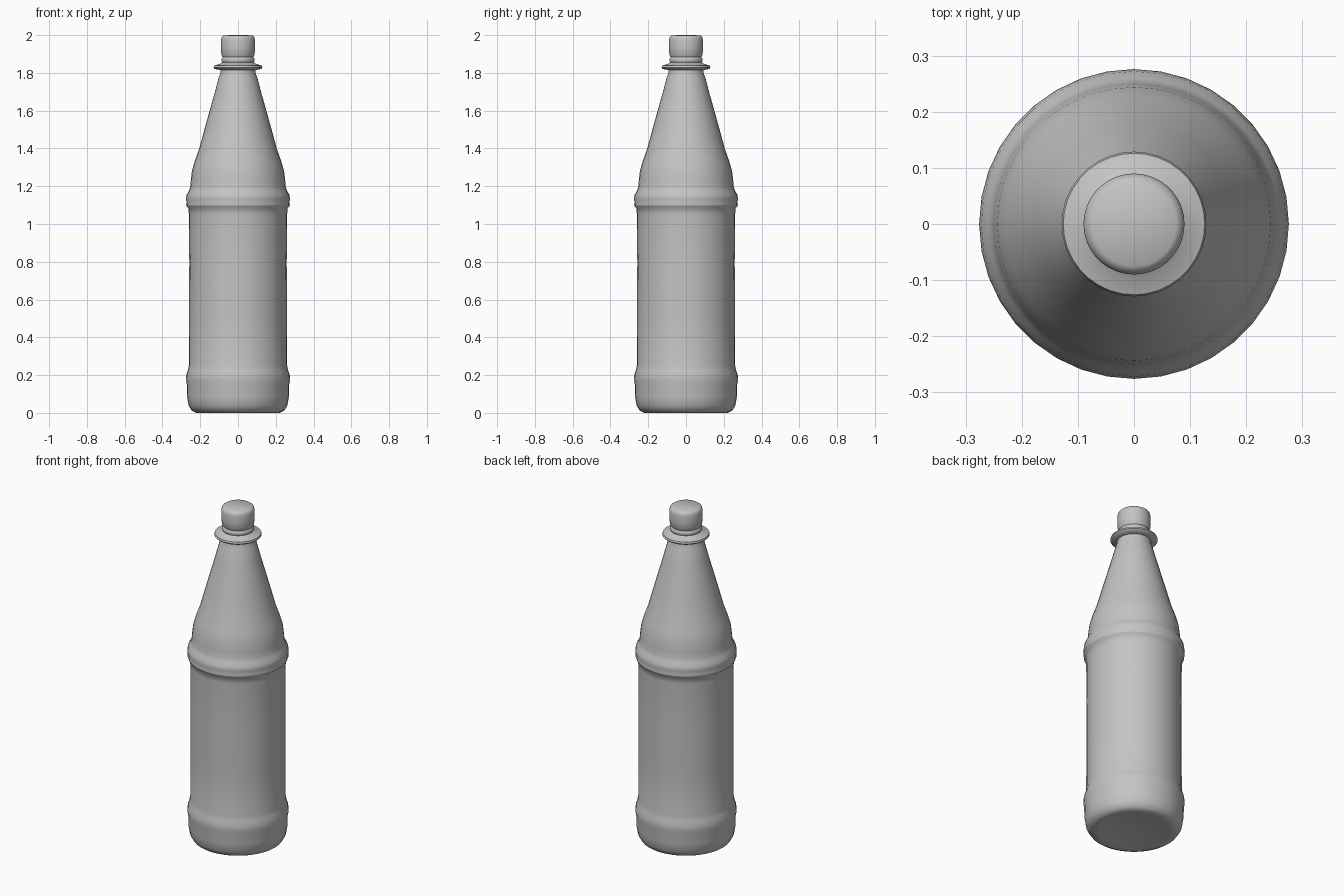
import bpy
import bmesh
import math

cube = bpy.data.objects.get("Cube")
if cube:
    bpy.data.objects.remove(cube, do_unlink=True)

SIDES = 36

grey = bpy.data.materials.new("plain grey")
grey.use_nodes = True
colour = (0.55, 0.55, 0.55, 1)
grey.diffuse_color = colour
grey.node_tree.nodes["Principled BSDF"].inputs["Base Color"].default_value = colour


def lathe(name, profile):
    """Spin a (radius, height) profile around z."""
    bm = bmesh.new()
    verts = [bm.verts.new((r, 0, z)) for r, z in profile]
    edges = [bm.edges.new(pair) for pair in zip(verts, verts[1:])]
    bmesh.ops.spin(bm, geom=verts + edges, cent=(0, 0, 0), axis=(0, 0, 1),
                   angle=math.tau, steps=SIDES, use_duplicate=False)
    bmesh.ops.remove_doubles(bm, verts=bm.verts, dist=0.0005)
    bmesh.ops.recalc_face_normals(bm, faces=bm.faces)
    # Make sure an open shell faces outward
    if bm.calc_volume(signed=True) < 0:
        bmesh.ops.reverse_faces(bm, faces=bm.faces)
    mesh = bpy.data.meshes.new(name)
    bm.to_mesh(mesh)
    bm.free()
    mesh.materials.append(grey)
    obj = bpy.data.objects.new(name, mesh)
    bpy.context.collection.objects.link(obj)
    bpy.ops.object.select_all(action='DESELECT')
    obj.select_set(True)
    bpy.context.view_layer.objects.active = obj
    bpy.ops.object.shade_smooth_by_angle(angle=math.radians(50))
    return obj


# Dished foot, bulging base, label wall, ridge, sloping shoulder and neck
base = [(0, 0.02), (0.12, 0.015), (0.19, 0.004), (0.22, 0), (0.245, 0.012),
        (0.262, 0.04), (0.27, 0.09), (0.271, 0.15), (0.275, 0.17),
        (0.274, 0.2), (0.266, 0.225), (0.26, 0.25)]
wall = [(0.259, 0.5), (0.258, 0.8), (0.26, 1.05), (0.263, 1.085)]
ridge = [(0.272, 1.093), (0.275, 1.105), (0.271, 1.115), (0.276, 1.13),
         (0.272, 1.155), (0.26, 1.175), (0.253, 1.195)]
shoulder = [(0.25, 1.23), (0.244, 1.28), (0.23, 1.33), (0.205, 1.4),
            (0.178, 1.5), (0.15, 1.6), (0.122, 1.7), (0.101, 1.78),
            (0.092, 1.8), (0.092, 1.815)]
collar = [(0.122, 1.82), (0.129, 1.828), (0.126, 1.838), (0.095, 1.848),
          (0.084, 1.856)]
lathe("bottle_body", base + wall + ridge + shoulder + collar)

# Screw cap with a small lower band
lathe("bottle_cap", [(0.084, 1.856), (0.088, 1.864), (0.088, 1.874),
                     (0.081, 1.883), (0.088, 1.895), (0.09, 1.93),
                     (0.09, 1.975), (0.086, 1.991), (0.075, 1.999), (0, 2)])
